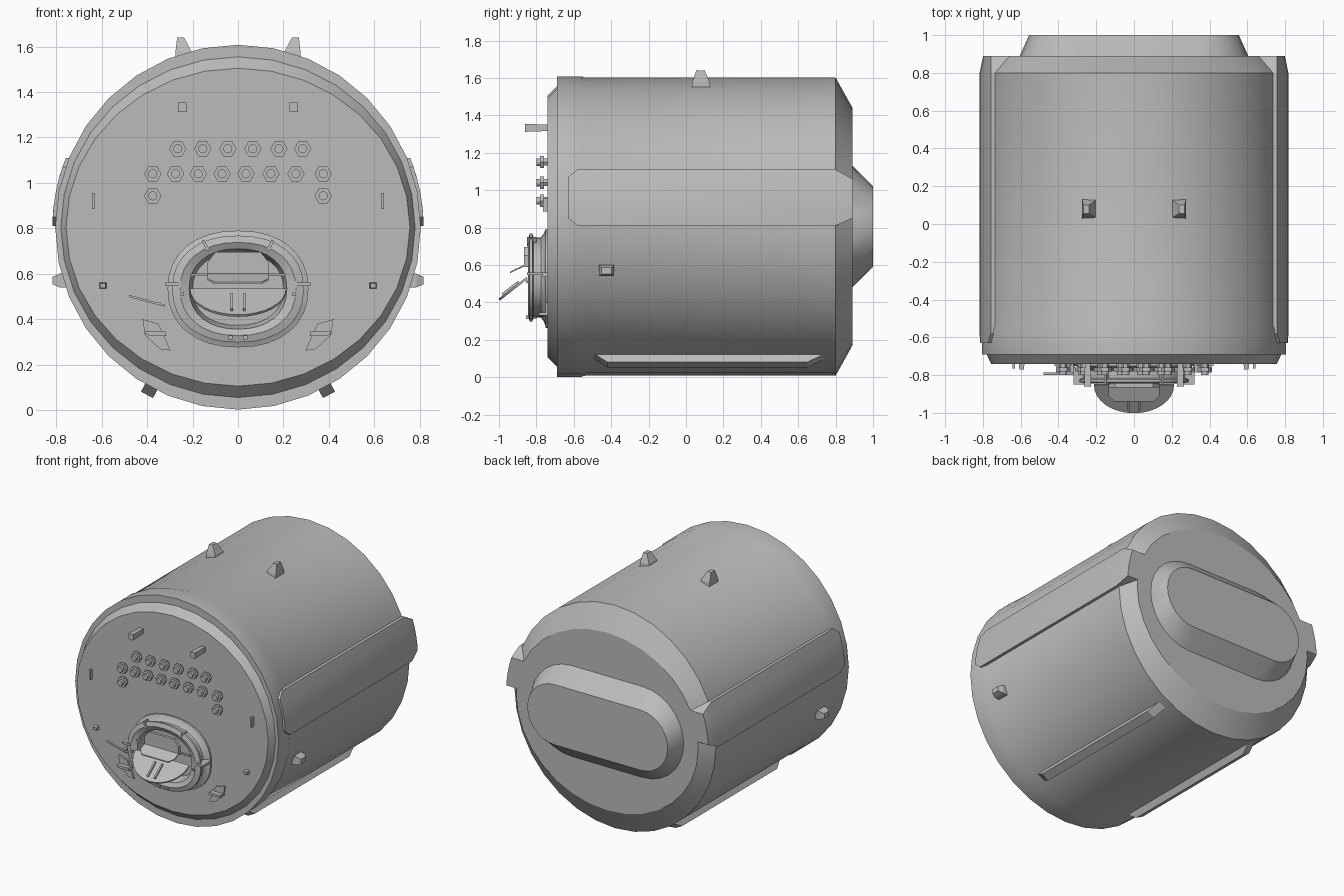
import bpy, bmesh
from math import sin, cos, pi, radians
from mathutils import Vector, Matrix

cube = bpy.data.objects.get("Cube")
if cube:
    bpy.data.objects.remove(cube, do_unlink=True)

steel = bpy.data.materials.new("grey_steel")
steel.use_nodes = True
steel.diffuse_color = (0.5, 0.5, 0.5, 1)
steel.node_tree.nodes["Principled BSDF"].inputs["Base Color"].default_value = (0.5, 0.5, 0.5, 1)

AXIS = 0.805   # height of the barrel axis
FACE = -0.74   # front plate


def loft(name, rings, smooth=False, matrix=None):
    """Closed solid through equal-length rings of points."""
    bm = bmesh.new()
    rows = [[bm.verts.new(p) for p in ring] for ring in rings]
    n = len(rows[0])
    for a, b in zip(rows, rows[1:]):
        for i in range(n):
            j = (i + 1) % n
            bm.faces.new((a[i], a[j], b[j], b[i]))
    bm.faces.new(rows[0])
    bm.faces.new(rows[-1])
    if matrix:
        bm.transform(matrix)
    bmesh.ops.recalc_face_normals(bm, faces=bm.faces)
    mesh = bpy.data.meshes.new(name)
    bm.to_mesh(mesh)
    bm.free()
    mesh.materials.append(steel)
    obj = bpy.data.objects.new(name, mesh)
    bpy.context.collection.objects.link(obj)
    if smooth:
        bpy.ops.object.select_all(action='DESELECT')
        obj.select_set(True)
        bpy.context.view_layer.objects.active = obj
        bpy.ops.object.shade_smooth_by_angle(angle=radians(25))
    return obj


def oval(rx, rz, y, cx=0, cz=AXIS, n=32, power=1):
    ring = []
    for i in range(n):
        s, c = sin(2 * pi * i / n), cos(2 * pi * i / n)
        ring.append((cx + rx * abs(s) ** power * (1 if s > 0 else -1), y,
                     cz + rz * abs(c) ** power * (1 if c > 0 else -1)))
    return ring


def rect(cx, cz, w, h, y):
    return [(cx + a * w / 2, y, cz + b * h / 2) for a, b in ((-1, -1), (1, -1), (1, 1), (-1, 1))]


def block(name, cx, cz, w, h, y0, y1, grow=1):
    return loft(name, [rect(cx, cz, w, h, y0), rect(cx, cz, w * grow, h * grow, y1)])


def plate(name, outline, y0, y1):
    return loft(name, [[(x, y, z) for x, z in outline] for y in (y0, y1)])


# Barrel with stepped front rim and tapered rear
loft("barrel", [oval(rx, rz, y) for rx, rz, y in (
    (0.757, 0.70, FACE), (0.78, 0.75, -0.69), (0.805, 0.803, -0.69), (0.805, 0.803, -0.56),
    (0.797, 0.797, -0.54), (0.797, 0.797, 0.8), (0.72, 0.635, 0.89))], True)


# Raised rear cap with rounded ends
def stadium(half, r, y, n=14):
    ring = []
    for side in (1, -1):
        for i in range(n + 1):
            a = -pi / 2 + pi * i / n
            ring.append((side * (half + r * cos(a)), y, AXIS + side * r * sin(a)))
    return ring


loft("rear_cap", [stadium(0.28, 0.325, 0.88), stadium(0.28, 0.325, 0.89),
                  stadium(0.34, 0.215, 1.0)], True)

for side, label in ((1, "left"), (-1, "right")):
    # Long side panel following the barrel
    def panel_ring(y, low, high, out):
        pts = []
        for i in range(5):
            z = low + (high - low) * i / 4
            pts.append((side * ((out ** 2 - (z - AXIS) ** 2) ** 0.5), y, z))
        return pts + [(side * 0.66, y, high), (side * 0.66, y, low)]
    loft(label + "_side_panel", [
        panel_ring(-0.63, 0.85, 1.07, 0.817), panel_ring(-0.58, 0.81, 1.11, 0.817),
        panel_ring(0.8, 0.81, 1.11, 0.817), panel_ring(0.89, 0.85, 1.06, 0.8)], True)

    # Top lug, leaning outwards
    loft(label + "_top_lug", [
        [(side * x, y, z) for x, y in ((x0, y0), (x1, y0), (x1, y1), (x0, y1))]
        for z, x0, x1, y0, y1 in ((1.55, 0.2, 0.275, 0.03, 0.13), (1.58, 0.205, 0.275, 0.035, 0.125),
                                  (1.64, 0.238, 0.268, 0.055, 0.1))])

    # Small lug on the flank
    loft(label + "_flank_lug", [
        [(side * x, -0.425 + a * w, 0.57 + b * h) for a, b in ((-1, -1), (1, -1), (1, 1), (-1, 1))]
        for x, w, h in ((0.74, 0.04, 0.03), (0.785, 0.04, 0.03), (0.816, 0.028, 0.017))])

    # Radial skid rail underneath
    turn = Matrix.Translation((0, 0, AXIS)) @ Matrix.Rotation(radians(-side * 28.5), 4, 'Y')
    loft(label + "_skid_rail", [
        [(-0.03, y0, z), (0.03, y0, z), (0.03, y1, z), (-0.03, y1, z)]
        for y0, y1, z in ((-0.5, 0.75, -0.75), (-0.49, 0.74, -0.79), (-0.42, 0.65, -0.84))],
        matrix=turn)

    # Front plate fittings
    block(label + "_lamp_bracket", side * 0.245, 1.333, 0.03, 0.034, FACE, -0.86, 1.25)
    block(label + "_upright_tab", side * 0.637, 0.92, 0.012, 0.07, FACE, -0.765)
    block(label + "_stud", side * 0.595, 0.548, 0.03, 0.025, FACE, -0.77, 0.8)
    plate(label + "_step_bracket", [(side * x, z) for x, z in (
        (0.42, 0.4), (0.35, 0.38), (0.297, 0.262), (0.342, 0.268), (0.41, 0.33))], FACE, -0.752)
    plate(label + "_step_tread", [(side * x, z) for x, z in (
        (0.41, 0.345), (0.32, 0.345), (0.315, 0.325), (0.41, 0.33))], FACE, -0.785)

    # Firedoor fittings
    block(label + "_door_hinge", side * 0.29, 0.553, 0.06, 0.016, -0.76, -0.85)
    block(label + "_door_latch", side * 0.245, 0.51, 0.015, 0.015, -0.82, -0.855)
    block(label + "_door_foot", side * 0.033, 0.32, 0.018, 0.018, -0.8, -0.855)
    plate(label + "_door_clip", [(side * x, z) for x, z in (
        (0.125, 0.705), (0.137, 0.7), (0.16, 0.745), (0.148, 0.75))], -0.8, -0.85)

# Hexagonal wash-out plugs
plugs = [(x, 1.15) for x in (-0.265, -0.155, -0.045, 0.065, 0.18, 0.285)]
plugs += [(x, 1.04) for x in (-0.375, -0.275, -0.175, -0.07, 0.035, 0.145, 0.255, 0.375)]
plugs += [(-0.375, 0.943), (0.375, 0.943)]
for i, (x, z) in enumerate(plugs):
    turn = Matrix.Translation((x, 0, z)) @ Matrix.Rotation(pi / 6, 4, 'Y')
    loft(f"plug_{i + 1}", [oval(r, r, y, 0, 0, 6) for r, y in (
        (0.022, FACE), (0.022, -0.76), (0.038, -0.76), (0.038, -0.78))], matrix=turn)
    loft(f"plug_head_{i + 1}", [oval(0.02, 0.02, y, x, z, 12) for y in (-0.77, -0.8)], True)

# Firedoor ring with recessed opening
loft("firedoor_ring", [oval(rx, rz, y, 0, 0.533, 32, 0.9) for rx, rz, y in (
    (0.31, 0.257, FACE), (0.31, 0.257, -0.752), (0.285, 0.235, -0.76), (0.27, 0.215, -0.775),
    (0.27, 0.215, -0.815), (0.29, 0.235, -0.822), (0.29, 0.235, -0.836), (0.255, 0.205, -0.845),
    (0.215, 0.177, -0.83), (0.2, 0.16, -0.75))], True)

# Lower flap: half disc swung outwards
reach = Vector((0, -0.148, -0.115))
hinge = Vector((0, -0.85, 0.53))
normal = Vector((0, -0.61, 0.79)) * 0.006
arc = [hinge + Vector((0.212 * cos(pi * i / 16), 0, 0)) + reach * sin(pi * i / 16) for i in range(17)]
loft("lower_flap", [[p + normal * k for p in arc] for k in (-1, 1)])

# Pair of grips on the lower flap
for x in (-0.028, 0.028):
    ends = [hinge + reach * t + Vector((x, 0, 0)) for t in (0.25, 0.85)]
    loft("flap_grip", [[p + Vector((dx, 0, 0)) + normal * k
                        for dx, k in ((-0.006, 0), (0.006, 0), (0.006, 3), (-0.006, 3))] for p in ends])

# Upper flap: hood plate and outward deflector
plate("upper_flap", [(-0.135, 0.59), (0.135, 0.59), (0.135, 0.65), (0.1, 0.695),
                     (-0.1, 0.695), (-0.135, 0.65)], -0.845, -0.865)
deflector = [(-0.135, -0.85, 0.6), (0.135, -0.85, 0.6), (0.135, -0.91, 0.572),
             (0.105, -0.94, 0.556), (-0.105, -0.94, 0.556), (-0.135, -0.91, 0.572)]
loft("upper_deflector", [[(x, y, z + d) for x, y, z in deflector] for d in (0, 0.008)])
block("flap_pivot_bar", 0, 0.595, 0.42, 0.012, -0.83, -0.845)

# Operating lever beside the door
plate("door_lever", [(-0.48, 0.507), (-0.32, 0.463), (-0.323, 0.455), (-0.48, 0.497)], -0.785, -0.8)
block("lever_post", -0.35, 0.468, 0.02, 0.012, FACE, -0.795)
